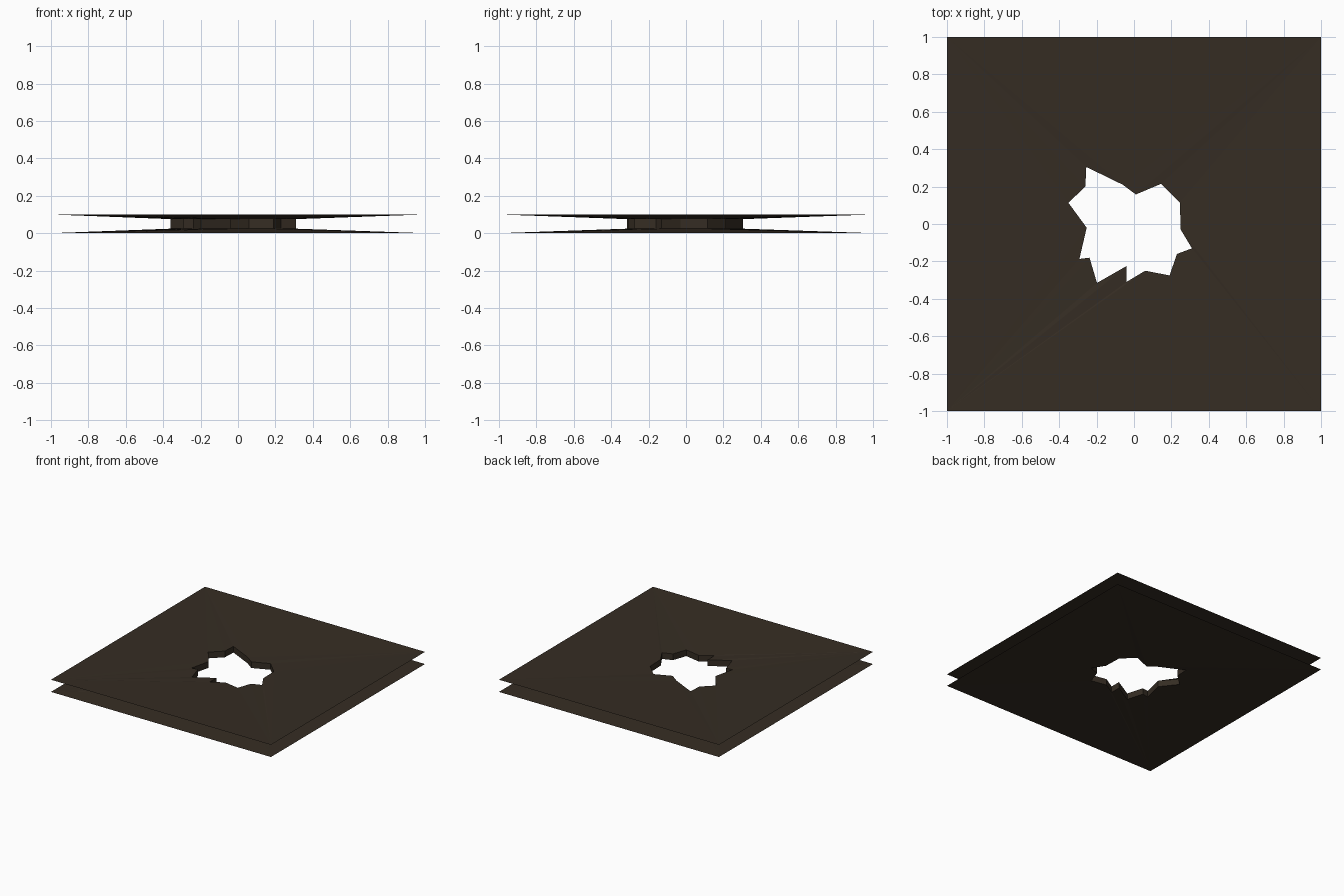
import bpy, bmesh

if "Cube" in bpy.data.objects:
    bpy.data.objects.remove(bpy.data.objects["Cube"])

# One dark brown colour for the whole model
brown = bpy.data.materials.new("dark_brown")
brown.diffuse_color = (0.036, 0.026, 0.017, 1)
brown.use_nodes = True
brown.node_tree.nodes["Principled BSDF"].inputs["Base Color"].default_value = brown.diffuse_color

# Jagged hole outline, clockwise seen from above
HOLE = [(-0.255, 0.305), (-0.06, 0.21), (0.01, 0.158), (0.145, 0.215), (0.245, 0.115),
        (0.25, -0.03), (0.31, -0.13), (0.23, -0.16), (0.19, -0.275), (0.06, -0.25),
        (-0.04, -0.31), (-0.04, -0.225), (-0.198, -0.315), (-0.238, -0.18),
        (-0.292, -0.187), (-0.253, -0.02), (-0.36, 0.105), (-0.26, 0.20)]
Z_TOP, Z_BOTTOM = 0.1, 0.0
Z_HOLE_TOP, Z_HOLE_BOTTOM = 0.075, 0.024


def finish(bm, name):
    mesh = bpy.data.meshes.new(name)
    bm.to_mesh(mesh)
    bm.free()
    mesh.materials.append(brown)
    obj = bpy.data.objects.new(name, mesh)
    bpy.context.collection.objects.link(obj)
    return obj


def sheet(name, z_edge, z_hole, facing_up):
    """Thin square sheet that slopes from its outer edge to the hole."""
    bm = bmesh.new()
    corners = {(sx, sy): bm.verts.new((sx, sy, z_edge)) for sx in (-1, 1) for sy in (-1, 1)}
    ring = [bm.verts.new((x, y, z_hole)) for x, y in HOLE]
    near = [corners[(1 if x > 0 else -1, 1 if y > 0 else -1)] for x, y in HOLE]
    for i in range(len(ring)):
        j = (i + 1) % len(ring)
        bm.faces.new((ring[i], near[j], ring[j]))
        if near[i] != near[j]:
            bm.faces.new((ring[i], near[i], near[j]))
    for f in bm.faces:
        f.normal_update()
        if (f.normal.z > 0) != facing_up:
            f.normal_flip()
    return finish(bm, name)


def rim(name):
    """Upright wall around the hole, facing into the opening."""
    bm = bmesh.new()
    low = [bm.verts.new((x, y, Z_HOLE_BOTTOM)) for x, y in HOLE]
    high = [bm.verts.new((x, y, Z_HOLE_TOP)) for x, y in HOLE]
    for i in range(len(low)):
        j = (i + 1) % len(low)
        bm.faces.new((low[i], low[j], high[j], high[i]))
    return finish(bm, name)


sheet("upper_sheet", Z_TOP, Z_HOLE_TOP, True)
sheet("lower_sheet", Z_BOTTOM, Z_HOLE_BOTTOM, False)
rim("hole_wall")
